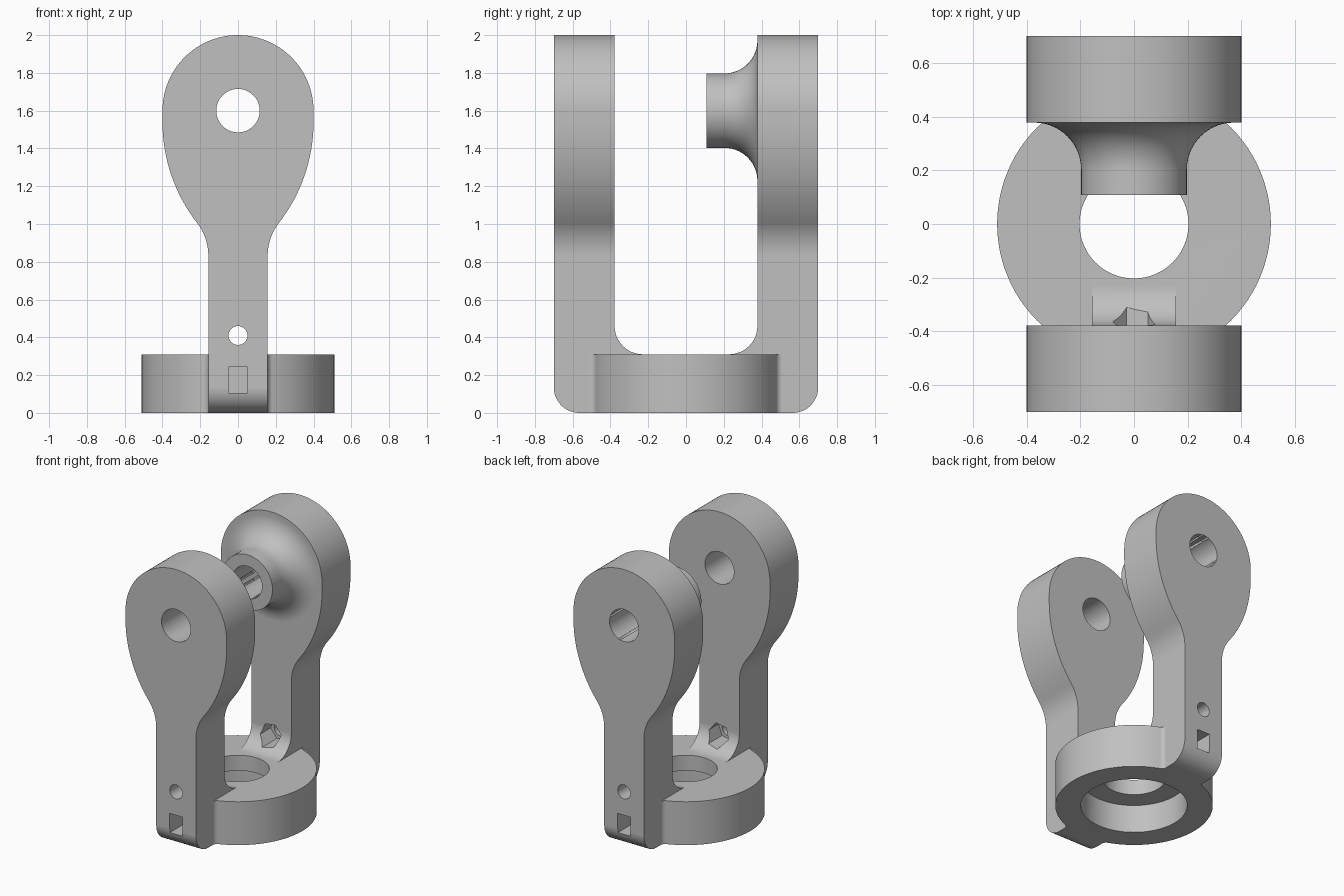
import bpy, bmesh
from math import sin, cos, radians, sqrt, atan2, degrees, pi
from mathutils import Vector, Matrix

cube = bpy.data.objects.get("Cube")
if cube:
    bpy.data.objects.remove(cube, do_unlink=True)

grey = bpy.data.materials.new("mid grey")
grey.use_nodes = True
colour = (0.53, 0.53, 0.53, 1)
grey.diffuse_color = colour
grey.node_tree.nodes["Principled BSDF"].inputs["Base Color"].default_value = colour


def arc(cx, cy, r, a0, a1, n):
    angles = [radians(a0 + (a1 - a0) * i / n) for i in range(n + 1)]
    return [(cx + r * cos(a), cy + r * sin(a)) for a in angles]


def clean(points):
    out = []
    for p in points:
        if not out or (Vector(p) - Vector(out[-1])).length > 1e-4:
            out.append(p)
    if (Vector(out[0]) - Vector(out[-1])).length < 1e-4:
        out.pop()
    return out


def add_object(name, bm):
    bmesh.ops.recalc_face_normals(bm, faces=bm.faces)
    mesh = bpy.data.meshes.new(name)
    bm.to_mesh(mesh)
    bm.free()
    mesh.materials.append(grey)
    obj = bpy.data.objects.new(name, mesh)
    bpy.context.collection.objects.link(obj)
    return obj


def prism(name, points, axis, lo, hi):
    """Extrude a closed 2D profile along an axis."""
    place = {"x": lambda p, d: (d, p[0], p[1]),
             "y": lambda p, d: (p[0], d, p[1]),
             "z": lambda p, d: (p[0], p[1], d)}[axis]
    bm = bmesh.new()
    face = bm.faces.new([bm.verts.new(place(p, lo)) for p in clean(points)])
    side = bmesh.ops.extrude_face_region(bm, geom=[face])["geom"]
    move = Vector(place((0, 0), hi - lo))
    bmesh.ops.translate(bm, verts=[v for v in side if isinstance(v, bmesh.types.BMVert)], vec=move)
    return add_object(name, bm)


def combine(target, other, operation):
    mod = target.modifiers.new("combine", "BOOLEAN")
    mod.operation = operation
    mod.solver = "EXACT"
    mod.object = other
    bpy.context.view_layer.objects.active = target
    bpy.ops.object.modifier_apply(modifier=mod.name)
    bpy.data.objects.remove(other, do_unlink=True)


# Paddle-shaped arm outline seen from the front
half, hip, belly, tilt = 0.157, 0.29, 0.87, 37.5
right = [(half, -0.1)]
right += arc(half + hip, 0.83, hip, 180, 180 - tilt, 10)
right += arc(0.4 - belly, 1.54, belly, -tilt, 0, 16)
right += arc(0, 1.6, 0.4, 0, 90, 24)
outline = right + [(-x, z) for x, z in reversed(right)]
yoke = prism("yoke", outline, "y", -0.8, 0.8)

# U-shaped side profile trims the outline into two arms and a bridge
side = arc(0.565, 0.135, 0.135, -90, 0, 12) + [(0.7, 2.1), (0.378, 2.1)]
side += arc(0.228, 0.46, 0.15, 0, -90, 12)
u_shape = side + [(-y, z) for y, z in reversed(side)]
combine(yoke, prism("u_shape", u_shape, "x", -1, 1), "INTERSECT")

# Base ring with small fillets where it meets the arms
ring_r, fil = 0.51, 0.035
fx = half + fil
fy = sqrt((ring_r + fil) ** 2 - fx ** 2)
meet = degrees(atan2(fy, fx))
quarter = arc(0, 0, ring_r, 0, meet, 28) + arc(fx, fy, fil, 180 + meet, 180, 8)
upper = quarter + [(-x, y) for x, y in reversed(quarter)]
ring = upper + [(x, -y) for x, y in reversed(upper)]
combine(yoke, prism("base_ring", ring, "z", 0, 0.31), "UNION")

# Flared boss on the inside of the rear arm
profile = [(0, 0.108), (0.197, 0.108)]
profile += [(r, y) for y, r in arc(0.203, 0.372, 0.175, -90, 0, 14)]
profile += [(0.372, 0.45), (0, 0.45)]
bm = bmesh.new()
verts = [bm.verts.new((r, y, 0)) for r, y in profile]
edges = [bm.edges.new(pair) for pair in zip(verts, verts[1:])]
bmesh.ops.spin(bm, geom=verts + edges, cent=(0, 0, 0), axis=(0, 1, 0), angle=2 * pi, steps=64)
bmesh.ops.remove_doubles(bm, verts=bm.verts, dist=1e-4)
bmesh.ops.transform(bm, matrix=Matrix.Translation((0, 0, 1.6)), verts=bm.verts)
combine(yoke, add_object("boss", bm), "UNION")

# Centre hole, counterbore, pivot hole and bolt hole
for points, axis, lo, hi in (
        (arc(0, 0, 0.203, 0, 360, 64), "z", -1, 1),
        (arc(0, 0, 0.345, 0, 360, 64), "z", -1, 0.2),
        (arc(0, 1.6, 0.115, 0, 360, 48), "y", -1, 1),
        (arc(0, 0.41, 0.05, 0, 360, 32), "y", -1, 1)):
    combine(yoke, prism("hole_cutter", points, axis, lo, hi), "DIFFERENCE")

# Hexagonal nut recess inside and rectangular pocket outside each arm
hexagon = arc(0, 0.41, 0.08, 10, 370, 6)
pocket = [(-0.05, 0.105), (0.05, 0.105), (0.05, 0.243), (-0.05, 0.243)]
for s in (-1, 1):
    for points, near, far in ((hexagon, 0.2, 0.48), (pocket, 0.54, 0.9)):
        lo, hi = sorted((s * near, s * far))
        combine(yoke, prism("pocket_cutter", points, "y", lo, hi), "DIFFERENCE")

# Smooth curved walls, keep crisp edges
bpy.ops.object.select_all(action="DESELECT")
yoke.select_set(True)
bpy.context.view_layer.objects.active = yoke
bpy.ops.object.shade_smooth_by_angle(angle=radians(30))
weighted = yoke.modifiers.new("weighted normals", "WEIGHTED_NORMAL")
weighted.keep_sharp = True
